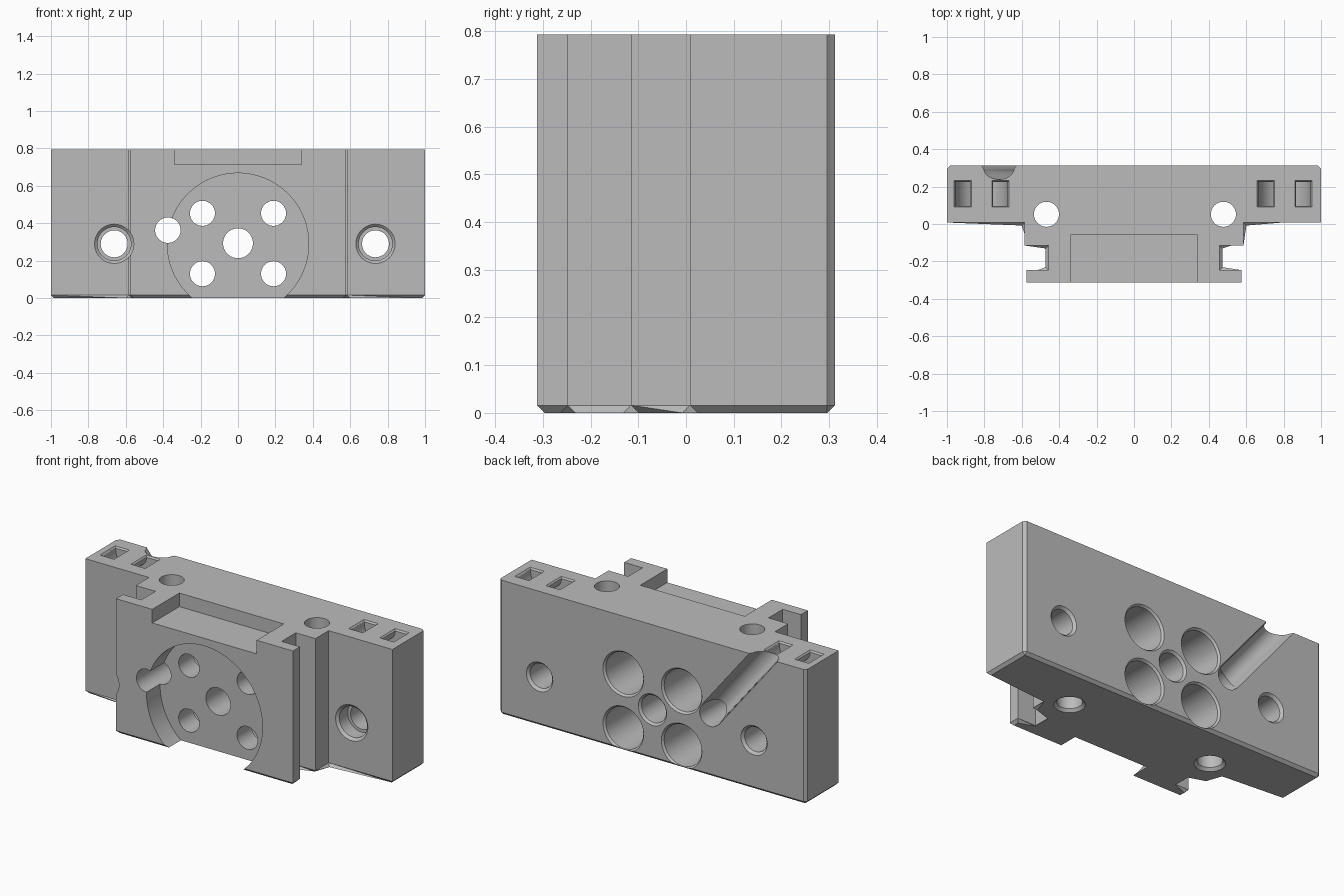
import bpy, bmesh, math
from mathutils import Vector

if "Cube" in bpy.data.objects:
    bpy.data.objects.remove(bpy.data.objects["Cube"])

HEIGHT, FRONT, BACK = 0.793, -0.312, 0.312
CHAMFER = 0.016

grey = bpy.data.materials.new("light grey plastic")
grey.use_nodes = True
colour = (0.5, 0.5, 0.5, 1)
grey.diffuse_color = colour
grey.node_tree.nodes["Principled BSDF"].inputs["Base Color"].default_value = colour


def to_object(bm, name):
    bmesh.ops.recalc_face_normals(bm, faces=bm.faces)
    mesh = bpy.data.meshes.new(name)
    bm.to_mesh(mesh)
    bm.free()
    mesh.materials.append(grey)
    obj = bpy.data.objects.new(name, mesh)
    bpy.context.collection.objects.link(obj)
    return obj


def loft(rings):
    """Closed solid through a list of equal-length point rings."""
    bm = bmesh.new()
    rows = [[bm.verts.new(p) for p in ring] for ring in rings]
    n = len(rows[0])
    for a, b in zip(rows, rows[1:]):
        for i in range(n):
            j = (i + 1) % n
            bm.faces.new((a[i], a[j], b[j], b[i]))
    bm.faces.new(rows[0])
    bm.faces.new(rows[-1])
    return bm


def turned(origin, axis, steps, sides=48):
    """Solid of revolution; steps are (distance along axis, radius)."""
    axis = Vector(axis).normalized()
    u = axis.orthogonal().normalized()
    v = axis.cross(u)
    angles = [math.tau * i / sides for i in range(sides)]
    return loft([[Vector(origin) + axis * d + (u * math.cos(a) + v * math.sin(a)) * r
                  for a in angles] for d, r in steps])


def rectangle(x, y, hx, hy, z):
    return [(x - hx, y - hy, z), (x + hx, y - hy, z), (x + hx, y + hy, z), (x - hx, y + hy, z)]


# Rail-shaped body: wide back plate, stepped block, neck and front flange
half = [(0.576, FRONT), (0.576, -0.247), (0.457, -0.247), (0.457, -0.115),
        (0.585, -0.115), (0.585, 0.008), (1, 0.008), (1, BACK)]
outline = half + [(-x, y) for x, y in reversed(half)]
bm = loft([[(x, y, z) for x, y in outline] for z in (0, HEIGHT)])


def chamfered(edge):
    a, b = (v.co for v in edge.verts)
    low = max(a.z, b.z) < 0.01
    corner = min(a.y, b.y) > 0.3 and abs(a.x - b.x) < 0.01
    return low or corner


bmesh.ops.bevel(bm, geom=[e for e in bm.edges if chamfered(e)],
                offset=CHAMFER, segments=1, affect='EDGES')
body = to_object(bm, "carriage_body")


def cut(bm, name):
    cutter = to_object(bm, name)
    cutter.hide_render = True
    mod = body.modifiers.new(name, 'BOOLEAN')
    mod.operation, mod.solver, mod.object = 'DIFFERENCE', 'EXACT', cutter
    bpy.context.view_layer.objects.active = body
    bpy.ops.object.modifier_apply(modifier=mod.name)
    bpy.data.objects.remove(cutter)


def drill(x, z, steps, name, sides=48):
    cut(turned((x, 0, z), (0, 1, 0), steps, sides), name)


# Round recess in the front and shallow notch in its top edge
drill(0, 0.29, [(-0.4, 0.378), (-0.185, 0.378)], "round_recess", 96)
cut(loft([rectangle(0, -0.26, 0.34, 0.2, z) for z in (0.713, 0.9)]), "top_notch")

# Four counterbored holes around a centre hole
for x in (-0.19, 0.19):
    for z in (0.13, 0.453):
        drill(x, z, [(-0.4, 0.067), (-0.05, 0.067), (-0.05, 0.122),
                     (0.3, 0.122), (BACK, 0.132), (0.4, 0.132)], "motor_hole")
drill(0, 0.293, [(-0.4, 0.08), (0.3, 0.08), (BACK, 0.092), (0.4, 0.092)], "centre_hole")

# Screw holes with wide mouths at the front
for x in (-0.662, 0.735):
    drill(x, 0.29, [(-0.4, 0.105), (0.008, 0.105), (0.022, 0.09), (0.1, 0.09), (0.1, 0.072),
                    (0.297, 0.072), (BACK, 0.086), (0.4, 0.086)], "screw_hole")

# Cable hole and the slanted channel leading from it to the top
drill(-0.375, 0.363, [(-0.4, 0.068), (0.4, 0.068)], "cable_hole")
slope = (-0.345, 0, 0.427)
cut(turned((-0.375, 0.302, 0.363), slope, [(0, 0.064), (0.8, 0.064)]), "cable_channel")
cut(turned((-0.375, 0.337, 0.363), slope, [(0, 0.076), (0.8, 0.076)]), "channel_lip")

# Vertical rod holes, flared at the bottom
for x in (-0.468, 0.478):
    cut(turned((x, 0.052, 0), (0, 0, 1), [(-0.1, 0.082), (0, 0.082), (CHAMFER, 0.067), (0.9, 0.067)]),
        "rod_hole")

# Curved tie slots in the top, each with two flared rectangular mouths
for x in (-0.815, 0.805):
    arc = [math.pi * (1 + i / 16) for i in range(17)]
    path = [(r * math.cos(a), r * math.sin(a)) for r, angles in
            ((0.14, arc), (0.062, arc[::-1])) for a in angles]
    for k in (0, 17):
        path[k:k + 17] = path[k:k + 17]
    section = [(-0.14, 0.1)] + path[:17] + [(0.14, 0.1), (0.062, 0.1)] + path[17:] + [(-0.062, 0.1)]
    cut(loft([[(x + px, y, HEIGHT - 0.01 + pz) for px, pz in section]
              for y in (0.097, 0.225)]), "tie_slot")
    for side in (-1, 1):
        cut(loft([rectangle(x + side * 0.101, 0.161, hx, hy, z) for hx, hy, z in
                  ((0.037, 0.062, HEIGHT - 0.012), (0.046, 0.071, HEIGHT), (0.046, 0.071, 0.9))]),
            "slot_mouth")

# Smooth bores, crisp edges
bpy.ops.object.select_all(action='DESELECT')
body.select_set(True)
bpy.context.view_layer.objects.active = body
bpy.ops.object.shade_smooth_by_angle(angle=math.radians(30))
